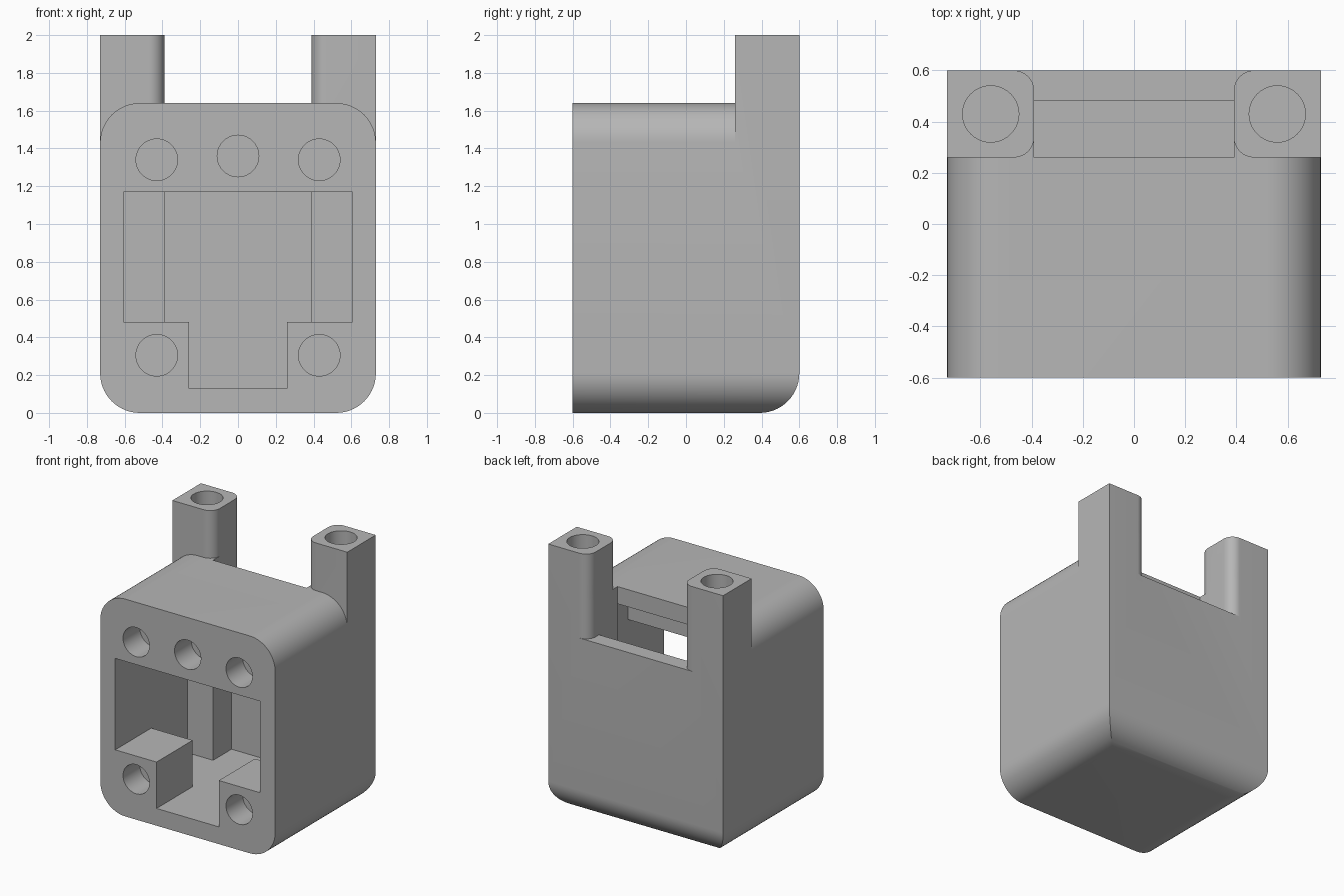
import bpy, bmesh
from math import radians, cos, sin

if "Cube" in bpy.data.objects:
    bpy.data.objects.remove(bpy.data.objects["Cube"], do_unlink=True)

W, D, H, TOP, R = 0.73, 0.6, 2.0, 1.64, 0.21   # half width, half depth, heights, corner radius
POST_X, POST_Y, POST_R = 0.39, 0.26, 0.08      # inner faces and rounding of the posts
FLOOR, CEIL, IN_W, BLOCK_Y = 0.13, 1.51, 0.605, -0.17

grey = bpy.data.materials.new("plain grey")
grey.use_nodes = True
grey.diffuse_color = (0.47, 0.47, 0.47, 1)
grey.node_tree.nodes["Principled BSDF"].inputs["Base Color"].default_value = (0.47, 0.47, 0.47, 1)


def arc(cx, cy, r, start, end, n=14):
    angles = [radians(start + (end - start) * i / n) for i in range(n + 1)]
    return [(cx + r * cos(a), cy + r * sin(a)) for a in angles]


def mirrored(pts):
    """Close a right-hand outline with its reflection in x."""
    return pts + [(-u, v) for u, v in reversed(pts)]


def rect(u0, v0, u1, v1):
    return [(u0, v0), (u1, v0), (u1, v1), (u0, v1)]


def prism(name, pts, axis, lo, hi):
    place = {"x": lambda u, v, t: (t, u, v),
             "y": lambda u, v, t: (u, t, v),
             "z": lambda u, v, t: (u, v, t)}[axis]
    bm = bmesh.new()
    face = bm.faces.new([bm.verts.new(place(u, v, lo)) for u, v in pts])
    new = bmesh.ops.extrude_face_region(bm, geom=[face])["geom"]
    bmesh.ops.translate(bm, vec=place(0, 0, hi - lo),
                        verts=[g for g in new if isinstance(g, bmesh.types.BMVert)])
    bmesh.ops.recalc_face_normals(bm, faces=bm.faces)
    mesh = bpy.data.meshes.new(name)
    bm.to_mesh(mesh)
    bm.free()
    mesh.materials.append(grey)
    obj = bpy.data.objects.new(name, mesh)
    bpy.context.collection.objects.link(obj)
    return obj


# Full-height block with rounded lower corners
housing = prism("housing", mirrored(arc(W - R, R, R, -90, 0) + [(W, H)]), "y", -D, D)


def cut(name, pts, axis, lo, hi):
    cutter = prism(name, pts, axis, lo, hi)
    cutter.hide_render = True
    mod = housing.modifiers.new(name, "BOOLEAN")
    mod.operation, mod.solver, mod.object = "DIFFERENCE", "EXACT", cutter
    bpy.context.view_layer.objects.active = housing
    bpy.ops.object.modifier_apply(modifier=mod.name)
    bpy.data.objects.remove(cutter, do_unlink=True)


# Rounded lower back edge
cut("back_edge", arc(D - R, R, R, -90, 0) + [(1, R), (1, -1), (D - R, -1)], "x", -1, 1)

# Rounded roof in front of the posts
cut("roof", mirrored(arc(W - R, TOP - R, R, 90, 0) + [(1, TOP - R), (1, 3)]), "y", -1, POST_Y)

# Gap between the posts, rounding their inner corners
flare = POST_X + POST_R
back_round = arc(flare, D - POST_R, POST_R, 180, 90) + [(flare, 1)]
front_round = [(flare, 0)] + arc(flare, POST_Y + POST_R, POST_R, 270, 180)
cut("post_gap", mirrored(front_round + back_round), "z", TOP, 3)

# Inner chamber behind the front plate
cut("chamber", rect(-IN_W, FLOOR, IN_W, CEIL), "y", BLOCK_Y, POST_Y)

# Slot that opens upward between the posts
cut("slot", [(0.2, FLOOR), (0.48, FLOOR), (0.48, 1.9), (POST_Y, 1.9),
             (POST_Y, 1.4), (0.2, 1.4)], "x", -POST_X, POST_X)

# Lowered rim of the back wall
cut("back_rim", mirrored([(POST_X, 0.4)] + back_round), "z", 1.36, 1.9)

# Stepped front opening
cut("front_opening", mirrored([(0.26, FLOOR), (0.26, 0.48), (IN_W, 0.48), (IN_W, 1.17)]),
    "y", -1, BLOCK_Y + 0.1)

# Blind screw holes in the front and in the post tops
for x, z in [(-0.43, 1.34), (0, 1.36), (0.43, 1.34), (-0.43, 0.305), (0.43, 0.305)]:
    cut("front_hole", arc(x, z, 0.11, 0, 360, 40)[:-1], "y", -1, -0.4)
for x in (-0.56, 0.56):
    cut("post_hole", arc(x, 0.43, 0.11, 0, 360, 40)[:-1], "z", 1.6, 3)

# Smooth rounds, crisp edges
bpy.ops.object.select_all(action="DESELECT")
housing.select_set(True)
bpy.context.view_layer.objects.active = housing
bpy.ops.object.shade_smooth_by_angle(angle=radians(30))
